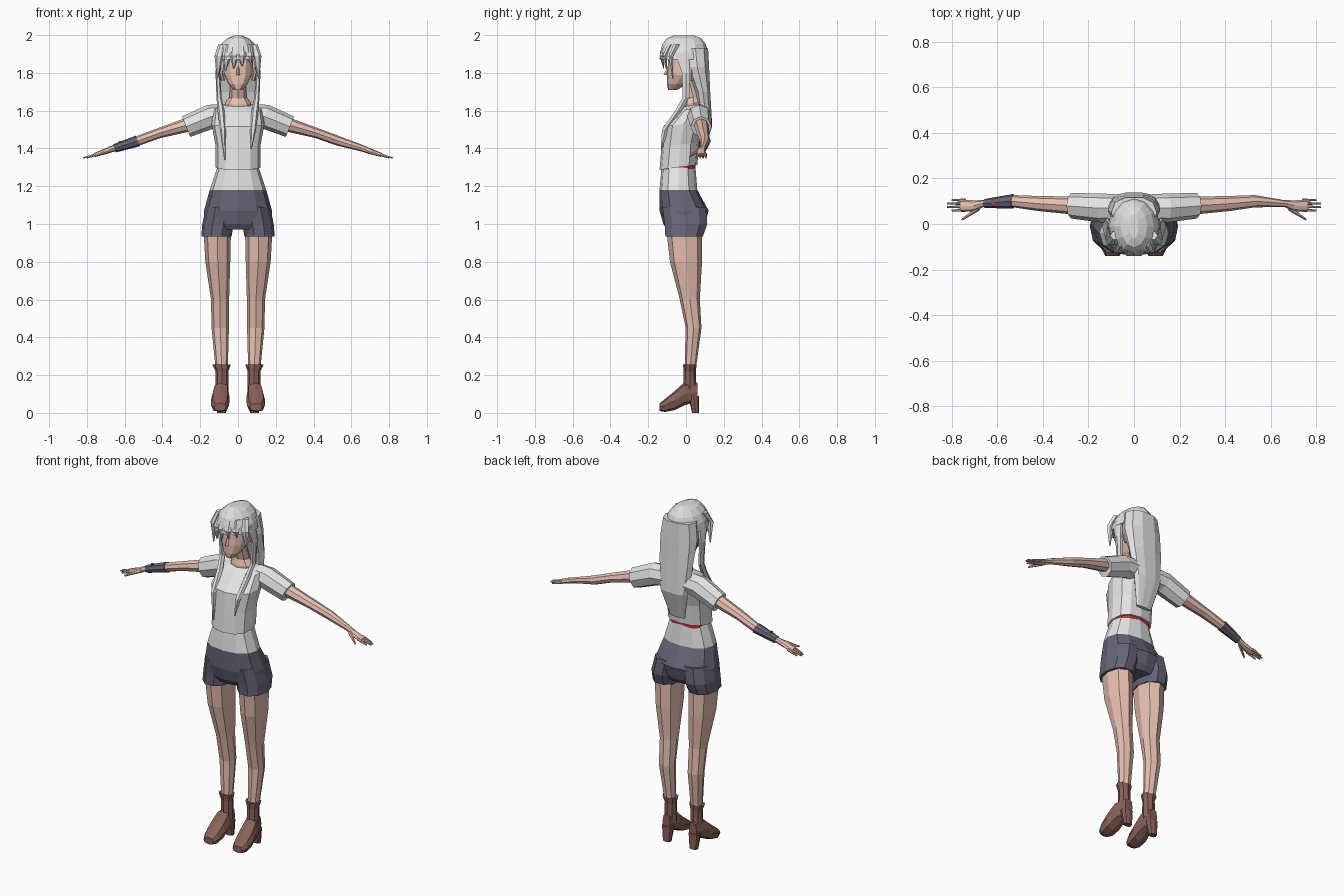
import bpy, bmesh, math
from mathutils import Vector

if "Cube" in bpy.data.objects:
    bpy.data.objects.remove(bpy.data.objects["Cube"])


def material(name, red, green, blue):
    mat = bpy.data.materials.new(name)
    mat.use_nodes = True
    colour = (red, green, blue, 1)
    mat.diffuse_color = colour
    mat.node_tree.nodes["Principled BSDF"].inputs["Base Color"].default_value = colour
    return mat


cloth = material("white_cloth", .78, .78, .78)
hair = material("silver_hair", .75, .75, .75)
skin = material("skin", .8, .53, .44)
lips = material("lips", .5, .3, .26)
denim = material("dark_denim", .14, .13, .19)
leather = material("brown_leather", .25, .12, .1)
trim = material("red_trim", .6, .03, .03)

ACROSS, BACK, UP = Vector((1, 0, 0)), Vector((0, 1, 0)), Vector((0, 0, 1))
SLOPED_BACK = BACK + UP * .13


def ring(z, wide, deep, x=0, y=0):
    """One cross-section: its centre and its two half sizes."""
    return Vector((x, y, z)), wide, deep


def rounded(value, power):
    return math.copysign(abs(value) ** power, value)


def loft(name, mats, rings, sides=8, wide_axis=ACROSS, deep_axis=BACK, power=1, mirror=1, rule=None):
    """Skin a row of cross-sections; a mirror of -1 builds the right-hand part."""
    bm = bmesh.new()
    rows = []
    for centre, wide, deep in rings:
        row = []
        for i in range(sides):
            angle = math.tau * i / sides
            across = rounded(round(math.cos(angle), 5), power) * wide
            along = rounded(round(math.sin(angle), 5), power) * deep
            point = centre + wide_axis * across + deep_axis * along
            point.x *= mirror
            row.append(bm.verts.new(point))
        rows.append(row)
    for low, high in zip(rows, rows[1:]):
        for i in range(sides):
            bm.faces.new((low[i - 1], low[i], high[i], high[i - 1]))
    bm.faces.new(rows[0])
    bm.faces.new(rows[-1])
    bmesh.ops.recalc_face_normals(bm, faces=bm.faces)
    if rule:
        for face in bm.faces:
            face.material_index = rule(face.calc_center_median())
    mesh = bpy.data.meshes.new(name)
    bm.to_mesh(mesh)
    bm.free()
    for mat in mats:
        mesh.materials.append(mat)
    bpy.context.collection.objects.link(bpy.data.objects.new(name, mesh))


# Hips: shorts below, undershirt above
loft("hips", [denim, cloth], [
    ring(z=.97, y=-.01, wide=.15, deep=.09),
    ring(z=1, y=-.01, wide=.18, deep=.11),
    ring(z=1.07, y=-.01, wide=.18, deep=.13),
    ring(z=1.18, y=-.04, wide=.15, deep=.1),
    ring(z=1.3, y=-.04, wide=.11, deep=.09),
], sides=12, power=.85, rule=lambda centre: int(centre.z > 1.18))
loft("red_hem", [trim], [ring(z=z, y=-.04, wide=.11, deep=.09) for z in (1.28, 1.31)],
     sides=12, deep_axis=SLOPED_BACK, power=.8)

# Loose shirt and neck
loft("shirt", [cloth], [
    ring(z=1.3, y=-.04, wide=.12, deep=.1),
    ring(z=1.42, y=-.03, wide=.12, deep=.1),
    ring(z=1.53, y=-.01, wide=.14, deep=.11),
    ring(z=1.61, y=.04, wide=.13, deep=.08),
    ring(z=1.63, y=.05, wide=.08, deep=.06),
], sides=12, deep_axis=SLOPED_BACK, power=.85)
loft("neck", [skin], [
    ring(z=1.6, y=.04, wide=.07, deep=.05),
    ring(z=1.64, y=.04, wide=.07, deep=.05),
    ring(z=1.67, y=.04, wide=.045, deep=.04),
    ring(z=1.78, y=.01, wide=.04, deep=.04),
], deep_axis=SLOPED_BACK)

# Head and face
loft("head", [skin], [
    ring(z=1.71, y=-.07, wide=.02, deep=.025),
    ring(z=1.74, y=-.05, wide=.05, deep=.05),
    ring(z=1.79, y=-.02, wide=.075, deep=.08),
    ring(z=1.92, wide=.08, deep=.09),
], sides=12, power=.9)
loft("nose", [skin], [
    ring(z=1.79, y=-.105, wide=.01, deep=.014),
    ring(z=1.84, y=-.09, wide=.005, deep=.005),
], sides=4)
loft("mouth", [lips], [ring(z=z, y=-.08, wide=.02, deep=.014) for z in (1.76, 1.765)], sides=6)

# Domed hair cap and the long fall behind
dome = [math.radians(step * 20) for step in range(5)]
loft("hair_cap", [hair], [
    ring(z=1.87 + .13 * math.sin(t), y=-.01, wide=.115 * math.cos(t), deep=.13 * math.sqrt(math.cos(t)))
    for t in dome
], sides=12)
loft("hair_back", [hair], [
    ring(z=1.93, y=.05, wide=.1, deep=.07),
    ring(z=1.83, y=.06, wide=.115, deep=.065),
    ring(z=1.7, y=.09, wide=.11, deep=.04),
    ring(z=1.52, y=.11, wide=.09, deep=.03),
    ring(z=1.36, y=.08, wide=.05, deep=.01),
], sides=10, power=.85)

# Fringe of pointed locks wrapped round the forehead
for index in range(6):
    x = index * .04 - .1
    front = 5 * x * x - .13
    tip = 1.77 if abs(x) > .09 else 1.83 + x / 3
    loft(f"fringe_lock_{index}", [hair], [
        ring(z=1.95, x=x * .8, y=front + .03, wide=.025, deep=.02),
        ring(z=1.89, x=x, y=front, wide=.024, deep=.014),
        ring(z=tip, x=x * 1.1, y=front + .01, wide=.003, deep=.003),
    ], sides=6)

for label, side in (("left", 1), ("right", -1)):
    # Ear and the strand falling over the chest
    loft(f"{label}_ear", [skin], [
        ring(z=1.76, x=.08, y=.03, wide=.01, deep=.01),
        ring(z=1.8, x=.09, y=.03, wide=.01, deep=.02),
        ring(z=1.83, x=.09, y=.03, wide=.01, deep=.01),
    ], sides=6, mirror=side)
    loft(f"{label}_strand", [hair], [
        ring(z=1.9, x=.095, y=-.02, wide=.016, deep=.04),
        ring(z=1.8, x=.107, wide=.012, deep=.025),
        ring(z=1.67, x=.1, wide=.014, deep=.02),
        ring(z=1.6, x=.09, y=-.04, wide=.018, deep=.02),
        ring(z=1.5, x=.08, y=-.11, wide=.016, deep=.02),
        ring(z=1.37 + side * .03, x=.07, y=-.13, wide=.003, deep=.004),
    ], sides=6, mirror=side)

    # Sleeve, arm and hand, with sections set across the sloping limb
    limb = dict(wide_axis=BACK, deep_axis=UP + ACROSS * .4, mirror=side)
    loft(f"{label}_sleeve", [cloth], [
        ring(x=.07, y=.07, z=1.575, wide=.06, deep=.06),
        ring(x=.14, y=.07, z=1.57, wide=.064, deep=.06),
        ring(x=.275, y=.08, z=1.515, wide=.056, deep=.054),
    ], **limb)
    loft(f"{label}_arm", [skin], [
        ring(x=.25, y=.08, z=1.53, wide=.04, deep=.036),
        ring(x=.42, y=.09, z=1.48, wide=.033, deep=.025),
        ring(x=.53, y=.1, z=1.44, wide=.027, deep=.024),
        ring(x=.66, y=.09, z=1.4, wide=.015, deep=.016),
        ring(x=.7, y=.08, z=1.385, wide=.024, deep=.014),
        ring(x=.76, y=.08, z=1.365, wide=.027, deep=.01),
    ], **limb)
    for index in range(4):
        spread = .06 + index * .015
        reach = .82 if index in (1, 2) else .8
        loft(f"{label}_finger_{index}", [skin], [
            ring(x=.74, y=spread, z=1.37, wide=.007, deep=.008),
            ring(x=reach, y=spread, z=1.35, wide=.004, deep=.004),
        ], sides=6, **limb)
    loft(f"{label}_thumb", [skin], [
        ring(x=.68, y=.07, z=1.39, wide=.012, deep=.01),
        ring(x=.755, y=.02, z=1.36, wide=.005, deep=.005),
    ], sides=6, **limb)

    # Leg and the shorts around its top
    loft(f"{label}_leg", [skin], [
        ring(z=.98, x=.11, y=-.01, wide=.073, deep=.095),
        ring(z=.8, x=.107, wide=.066, deep=.085),
        ring(z=.6, x=.095, y=.02, wide=.048, deep=.053),
        ring(z=.45, x=.094, y=.04, wide=.046, deep=.042),
        ring(z=.2, x=.085, y=.02, wide=.03, deep=.028),
    ], power=.9, mirror=side)
    loft(f"{label}_shorts_leg", [denim], [
        ring(z=.935, x=.114, y=-.01, wide=.08, deep=.104),
        ring(z=1, x=.106, wide=.083, deep=.118),
        ring(z=1.09, x=.09, y=-.01, wide=.08, deep=.12),
    ], sides=10, power=.9, mirror=side)

    # Heeled ankle boot: foot, flared shaft, tapered heel
    loft(f"{label}_boot_foot", [leather], [
        ring(y=-.14, x=.095, z=.03, wide=.032, deep=.02),
        ring(y=-.11, x=.095, z=.04, wide=.047, deep=.035),
        ring(y=-.06, x=.094, z=.065, wide=.05, deep=.05),
        ring(y=-.01, x=.09, z=.1, wide=.043, deep=.06),
        ring(y=.06, x=.086, z=.11, wide=.025, deep=.05),
    ], deep_axis=UP, power=.75, mirror=side)
    loft(f"{label}_boot_shaft", [leather], [
        ring(z=.11, x=.085, y=.02, wide=.036, deep=.036),
        ring(z=.22, x=.085, y=.02, wide=.034, deep=.032),
        ring(z=.255, x=.087, y=.02, wide=.048, deep=.036),
    ], mirror=side)
    loft(f"{label}_boot_heel", [leather], [
        ring(z=0, x=.087, y=.05, wide=.024, deep=.018),
        ring(z=.09, x=.087, y=.04, wide=.034, deep=.028),
    ], power=.7, mirror=side)

# Right forearm band with a red stud, still using the right limb's frame
loft("wrist_band", [denim], [
    ring(x=.53, y=.1, z=1.44, wide=.032, deep=.028),
    ring(x=.655, y=.09, z=1.4, wide=.02, deep=.021),
], **limb)
loft("band_stud", [trim], [
    ring(x=.62, y=.09, z=1.42, wide=.01, deep=.01),
    ring(x=.62, y=.09, z=1.44, wide=.01, deep=.01),
], sides=6, mirror=side)
